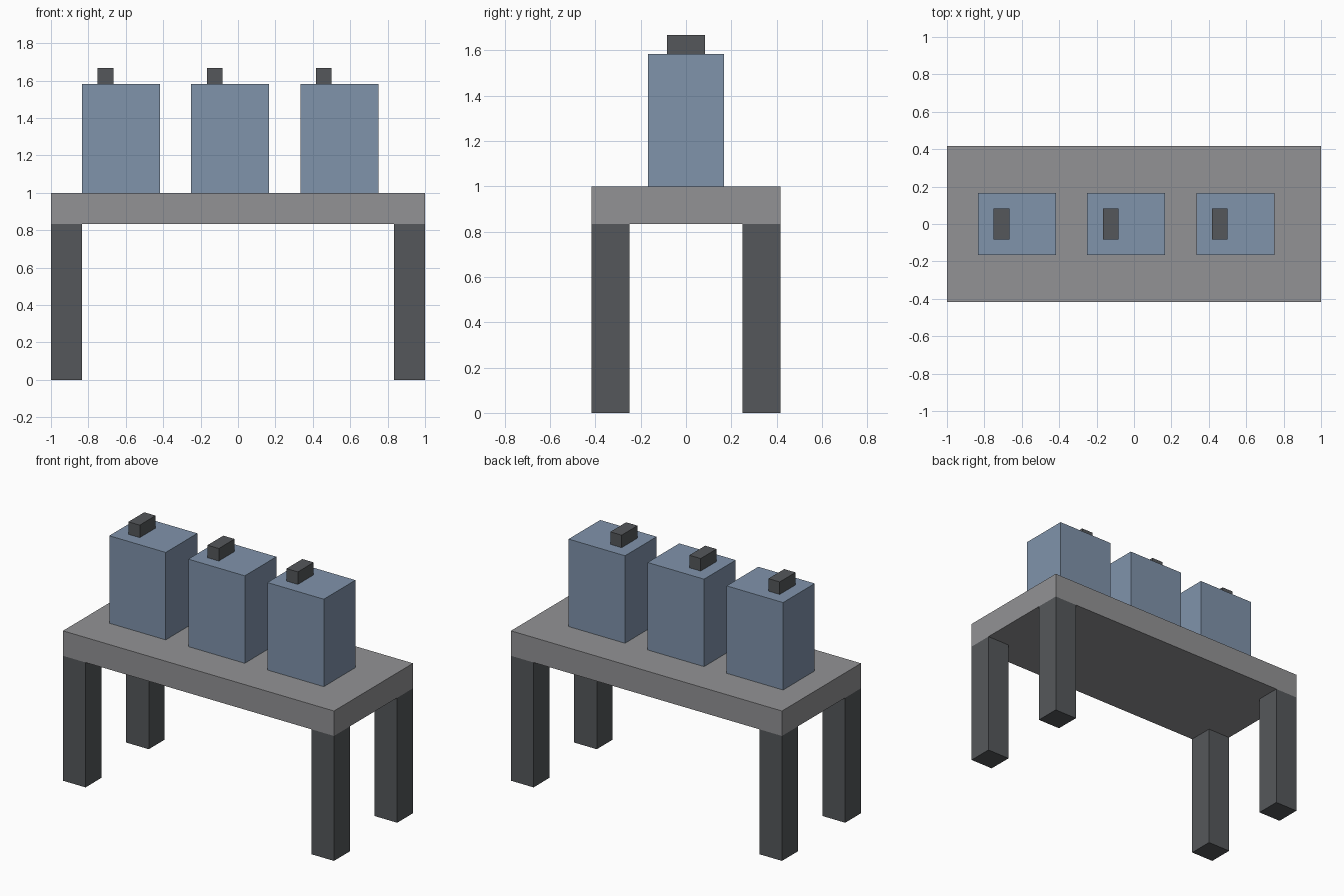
import bpy

if "Cube" in bpy.data.objects:
    bpy.data.objects.remove(bpy.data.objects["Cube"])

U = 1 / 12  # modular grid unit


def material(name, rgb):
    m = bpy.data.materials.new(name)
    m.diffuse_color = (*rgb, 1)
    m.use_nodes = True
    m.node_tree.nodes["Principled BSDF"].inputs["Base Color"].default_value = m.diffuse_color
    return m


GREY = material("table grey", (0.29, 0.29, 0.30))
BLUE = material("canister blue", (0.216, 0.292, 0.407))
DARK = material("dark grey", (0.091, 0.097, 0.104))


def box(name, low, high, mat):
    """Axis-aligned box between two corners given in grid units."""
    centre = [(a + b) / 2 * U for a, b in zip(low, high)]
    bpy.ops.mesh.primitive_cube_add(size=1, location=centre)
    ob = bpy.context.object
    ob.name = name
    ob.scale = [(b - a) * U for a, b in zip(low, high)]
    bpy.ops.object.transform_apply(location=False, rotation=False, scale=True)
    ob.data.materials.append(mat)
    return ob


# Table top
box("table_top", (-12, -5, 10), (12, 5, 12), GREY)

# Four corner legs
for x in (-12, 10):
    for y in (-5, 3):
        box("table_leg", (x, y, 0), (x + 2, y + 2, 10), DARK)

# Row of canisters, each with an off-centre cap
for x in (-10, -3, 4):
    box("canister", (x, -2, 12), (x + 5, 2, 19), BLUE)
    box("canister_cap", (x + 1, -1, 19), (x + 2, 1, 20), DARK)
